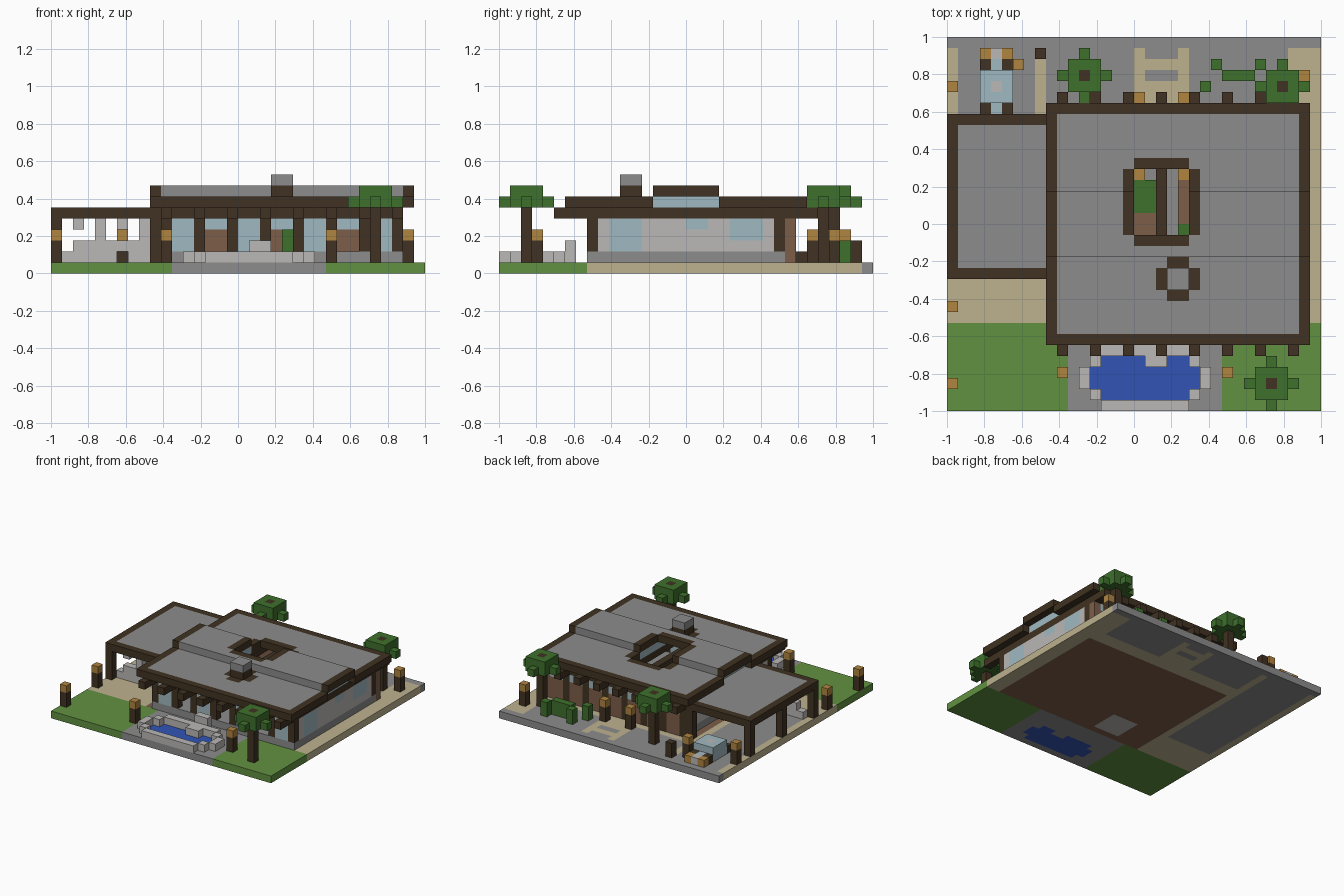
import bpy
import bmesh
from math import radians
from mathutils import Vector

UNIT = 2 / 34          # edge of one building block
ORIGIN = Vector((-1, -1, 0))

if "Cube" in bpy.data.objects:
    bpy.data.objects.remove(bpy.data.objects["Cube"], do_unlink=True)

PALETTE = {
    "timber": "403222", "slate": "8c8c8c", "limestone": "bab8b6",
    "grass": "619140", "foliage": "3e702c", "sand": "bdb28f",
    "glass": "a0b9c1", "water": "3254b4", "lamp": "b08540", "brick": "7d5e49",
}
NAMES = list(PALETTE)


def linear(pair):
    c = int(pair, 16) / 255
    return c / 12.92 if c < 0.04 else ((c + 0.055) / 1.055) ** 2.4


MATERIALS = []
for label, code in PALETTE.items():
    colour = [linear(code[n:n + 2]) for n in (0, 2, 4)] + [1]
    mat = bpy.data.materials.new(label)
    mat.use_nodes = True
    mat.diffuse_color = colour
    shader = mat.node_tree.nodes["Principled BSDF"]
    shader.inputs["Base Color"].default_value = colour
    shader.inputs["Roughness"].default_value = 0.9
    MATERIALS.append(mat)


def build(name, *rules):
    """Fill block ranges (colour, x, y, z, x end, y end, z end) and skin them."""
    cells = {}
    for colour, i0, j0, k0, i1, j1, k1 in rules:
        for i in range(i0, i1):
            for j in range(j0, j1):
                for k in range(k0, k1):
                    if colour:
                        cells[i, j, k] = NAMES.index(colour)
                    else:
                        cells.pop((i, j, k), None)
    bm = bmesh.new()
    corners = {}

    def corner(p):
        key = tuple(p)
        if key not in corners:
            corners[key] = bm.verts.new(ORIGIN + Vector(key) * UNIT)
        return corners[key]

    for cell, colour in cells.items():
        for axis in range(3):
            for side in (0, 1):
                beyond = list(cell)
                beyond[axis] += 2 * side - 1
                if tuple(beyond) in cells:
                    continue
                loop = []
                for u, v in ((0, 0), (1, 0), (1, 1), (0, 1)):
                    p = list(cell)
                    p[axis] += side
                    p[(axis + 1) % 3] += u
                    p[(axis + 2) % 3] += v
                    loop.append(corner(p))
                face = bm.faces.new(loop if side else loop[::-1])
                face.material_index = colour
    bmesh.ops.dissolve_limit(bm, angle_limit=radians(1), verts=bm.verts,
                             edges=bm.edges, delimit={"MATERIAL"})
    mesh = bpy.data.meshes.new(name)
    bm.to_mesh(mesh)
    bm.free()
    for mat in MATERIALS:
        mesh.materials.append(mat)
    bpy.context.collection.objects.link(bpy.data.objects.new(name, mesh))


def block(colour, i, j, k0, k1):
    return colour, i, j, k0, i + 1, j + 1, k1


RAFTERS = range(10, 32, 3)

# Ground with lawns, paths, floor and pool water
build("ground",
      ("sand", 0, 0, 0, 34, 33, 1), ("slate", 0, 33, 0, 34, 34, 1),
      ("grass", 0, 0, 0, 34, 8, 1), ("slate", 11, 0, 0, 25, 8, 1),
      ("slate", 1, 13, 0, 8, 33, 1), ("slate", 9, 28, 0, 31, 33, 1),
      ("sand", 17, 28, 0, 22, 33, 1), ("slate", 18, 30, 0, 21, 31, 1),
      ("slate", 18, 32, 0, 21, 33, 1), ("brick", 9, 8, 0, 32, 26, 1),
      ("limestone", 13, 9, 0, 17, 13, 1),
      ("water", 13, 2, 0, 23, 4, 1), ("water", 14, 1, 0, 22, 5, 1),
      ("slate", 18, 4, 0, 20, 5, 1))

# Stone rim around the pool
build("pool_rim",
      ("limestone", 14, 0, 1, 22, 1, 2), ("limestone", 12, 2, 1, 13, 4, 2),
      ("limestone", 23, 2, 1, 24, 4, 2), ("limestone", 14, 5, 1, 22, 6, 2),
      ("limestone", 18, 4, 1, 20, 5, 2), ("limestone", 18, 6, 1, 20, 7, 3),
      *[block("limestone", i, j, 1, 2) for i in (13, 22) for j in (1, 4)])

# House plinth and walls
build("plinth", ("slate", 10, 8, 1, 32, 26, 2))
build("side_walls",
      *[("limestone", i, 9, 2, i + 1, 25, 5) for i in (10, 31)],
      *[("glass", i, 10, 2, i + 1, 13, 5) for i in (10, 31)],
      *[("glass", i, 17, 4, i + 1, 19, 5) for i in (10, 31)],
      *[("glass", i, 21, 3, i + 1, 24, 5) for i in (10, 31)],
      *[block("timber", i, 25, 2, 5) for i in (10, 31)])
build("front_wall",
      *[("glass", i + 1, 8, 2, i + 3, 9, 5) for i in RAFTERS[:-1:2]],
      *[block("timber", i, 8, 2, 5) for i in RAFTERS])
build("back_wall", ("brick", 10, 26, 1, 32, 27, 5),
      *[("glass", i + 1, 26, 4, i + 3, 27, 5) for i in RAFTERS[:-1]],
      *[block("timber", i, 26, 1, 5) for i in RAFTERS[:-1]])

# Beams and rafters under the eaves
build("rafters", ("timber", 10, 8, 5, 32, 9, 6), ("timber", 10, 26, 5, 32, 27, 6),
      ("timber", 10, 8, 5, 11, 27, 6),
      *[("timber", i, 5, 5, i + 1, 29, 6) for i in RAFTERS])

# Lower roof with clerestory ends, raised roof, light well frame
build("main_roof",
      ("timber", 9, 6, 6, 33, 28, 7), ("slate", 10, 7, 6, 32, 27, 7),
      (None, 9, 14, 6, 33, 20, 7),
      *[("glass", i, 14, 6, i + 1, 20, 7) for i in (10, 16, 22, 31)],
      ("timber", 9, 14, 7, 33, 20, 8), ("slate", 10, 14, 7, 32, 20, 8),
      ("timber", 16, 16, 7, 23, 20, 8), ("timber", 16, 20, 6, 23, 22, 7),
      ("timber", 17, 15, 7, 22, 16, 8), ("timber", 17, 22, 6, 22, 23, 7),
      (None, 17, 16, 6, 22, 22, 8),
      ("timber", 19, 11, 6, 23, 13, 7), ("timber", 20, 10, 6, 22, 14, 7))

# Chimney
build("chimney", ("timber", 20, 11, 7, 22, 13, 8), ("slate", 20, 11, 8, 22, 13, 9))

# Side wing: flat roof, posts and pierced stone screen
build("wing_roof", ("timber", 0, 12, 5, 10, 27, 6), ("slate", 1, 13, 5, 10, 26, 6))
build("wing_posts", *[block("timber", i, j, 1, 5)
                      for i in (0, 9) for j in (12, 19, 26)])
build("wing_screen", ("limestone", 1, 13, 1, 9, 14, 2),
      ("limestone", 2, 13, 2, 8, 14, 3), (None, 6, 13, 1, 7, 14, 2),
      *[block("limestone", i, 13, 2 + i % 4, 5) for i in range(2, 9, 2)])

# Furnishing below the light well
build("courtyard_furnishing",
      ("brick", 17, 16, 2, 19, 18, 4), ("foliage", 17, 18, 2, 19, 21, 4),
      ("brick", 21, 17, 2, 22, 21, 4), block("foliage", 21, 16, 2, 4),
      *[block("timber", i, 21, 2, 3) for i in (17, 21)],
      *[block("lamp", i, 21, 3, 4) for i in (17, 21)])

# Lantern posts
LANTERNS = ((0, 2), (0, 9), (0, 29), (10, 3), (25, 3),
            (32, 30), (17, 28), (21, 28), (6, 31))
for i, j in LANTERNS:
    build("lantern", block("timber", i, j, 1, 3), block("lamp", i, j, 3, 4))
build("bollard", block("timber", 8, 32, 1, 3))

# Trees: trunk, square crown and four low side tufts
for i, j in ((12, 30), (30, 29), (29, 2)):
    build("tree", ("foliage", i - 2, j, 6, i + 3, j + 1, 7),
          ("foliage", i, j - 2, 6, i + 1, j + 3, 7),
          ("foliage", i - 1, j - 1, 6, i + 2, j + 2, 8),
          block("timber", i, j, 1, 8))

# Hedge plants behind the house
build("hedge", ("foliage", 25, 30, 1, 28, 31, 3),
      *[block("foliage", i, j, 1, 3) for i, j in ((24, 31), (23, 29), (28, 31))])

# Small glazed vehicle
build("vehicle", ("glass", 3, 28, 1, 6, 31, 3), ("glass", 4, 27, 1, 5, 32, 2),
      block("limestone", 4, 29, 2, 3), block("limestone", 4, 32, 1, 2),
      *[block("timber", i, j, 1, 2) for i in (3, 5) for j in (27, 31)],
      *[block("lamp", i, 32, 1, 2) for i in (3, 5)])
